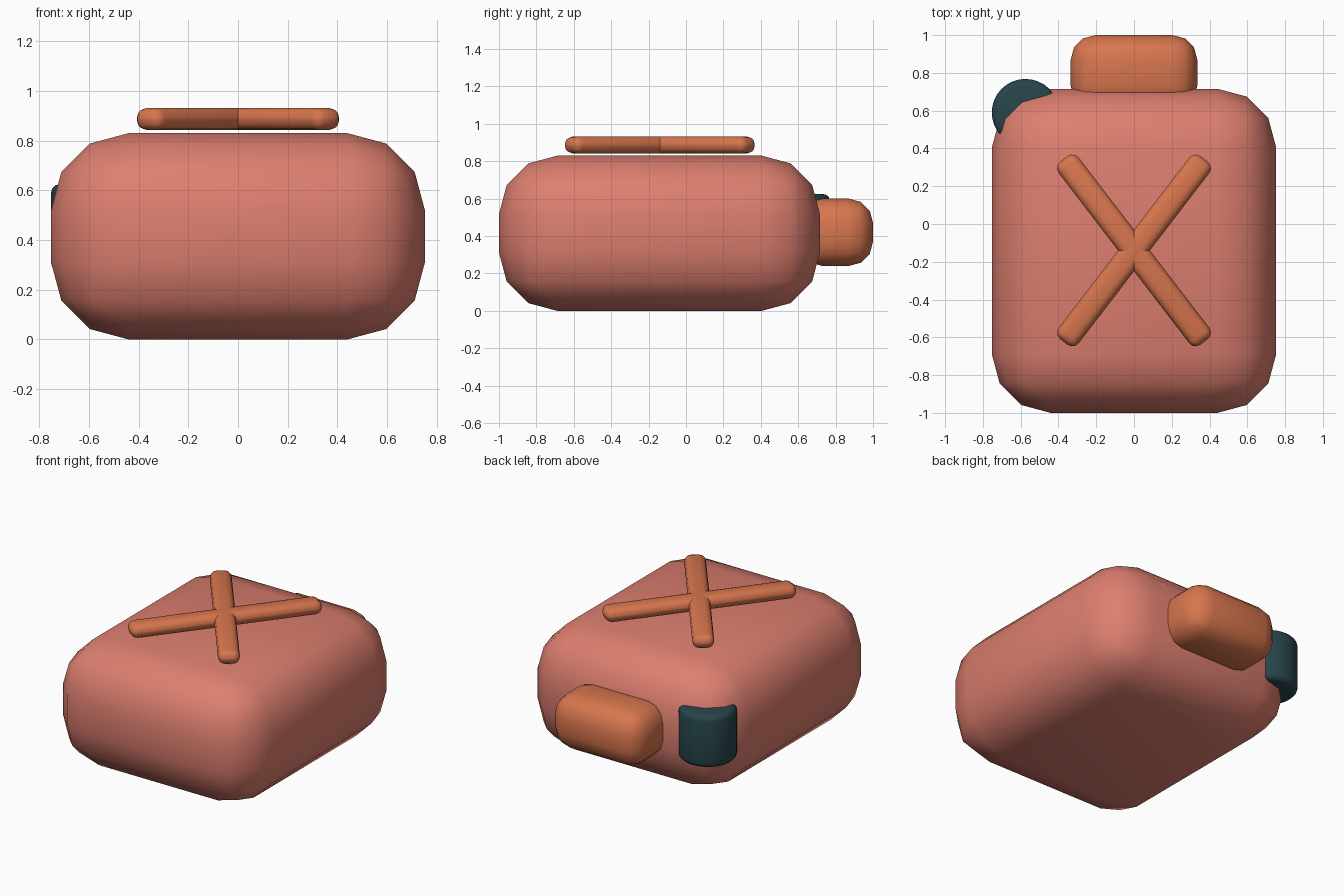
import bpy
import math

default_cube = bpy.data.objects.get("Cube")
if default_cube:
    bpy.data.objects.remove(default_cube, do_unlink=True)


def material(name, rgb):
    mat = bpy.data.materials.new(name)
    mat.use_nodes = True
    mat.diffuse_color = (*rgb, 1)
    shader = next(n for n in mat.node_tree.nodes if n.type == "BSDF_PRINCIPLED")
    shader.inputs["Base Color"].default_value = (*rgb, 1)
    return mat


coral = material("coral", (0.72, 0.21, 0.16))
orange = material("orange", (0.68, 0.18, 0.075))
teal = material("dark_teal", (0.02, 0.06, 0.07))


def finish(obj, name, mat, radius, segments):
    """Name, colour, round off and smooth the active object."""
    obj.name = name
    obj.data.materials.append(mat)
    bpy.ops.object.transform_apply(location=False, rotation=False, scale=True)
    bevel = obj.modifiers.new("rounding", "BEVEL")
    bevel.width = radius
    bevel.segments = segments
    bevel.limit_method = "ANGLE"
    bevel.angle_limit = math.radians(40)
    bpy.ops.object.modifier_apply(modifier=bevel.name)
    bpy.ops.object.shade_smooth()
    return obj


def rounded_box(name, centre, size, mat, radius, turn=0):
    bpy.ops.mesh.primitive_cube_add(size=1, location=centre, rotation=(0, 0, turn))
    obj = bpy.context.object
    obj.scale = size
    return finish(obj, name, mat, radius, 3)


# Canister body
rounded_box("body", (0, -0.142, 0.415), (1.506, 1.716, 0.83), coral, 0.312)

# Cap sunk into the back wall
rounded_box("cap", (0, 0.8, 0.42), (0.67, 0.4, 0.36), orange, 0.13)

# Crossed bars floating just above the top
for side, sign in (("left", 1), ("right", -1)):
    rounded_box(side + "_cross_bar", (0, -0.14, 0.887), (1.22, 0.134, 0.09),
                orange, 0.042, sign * math.radians(52.5))

# Round plug in the back right corner
bpy.ops.mesh.primitive_cylinder_add(vertices=32, radius=0.178, depth=0.35,
                                    location=(-0.575, 0.59, 0.45))
finish(bpy.context.object, "corner_plug", teal, 0.035, 3)
